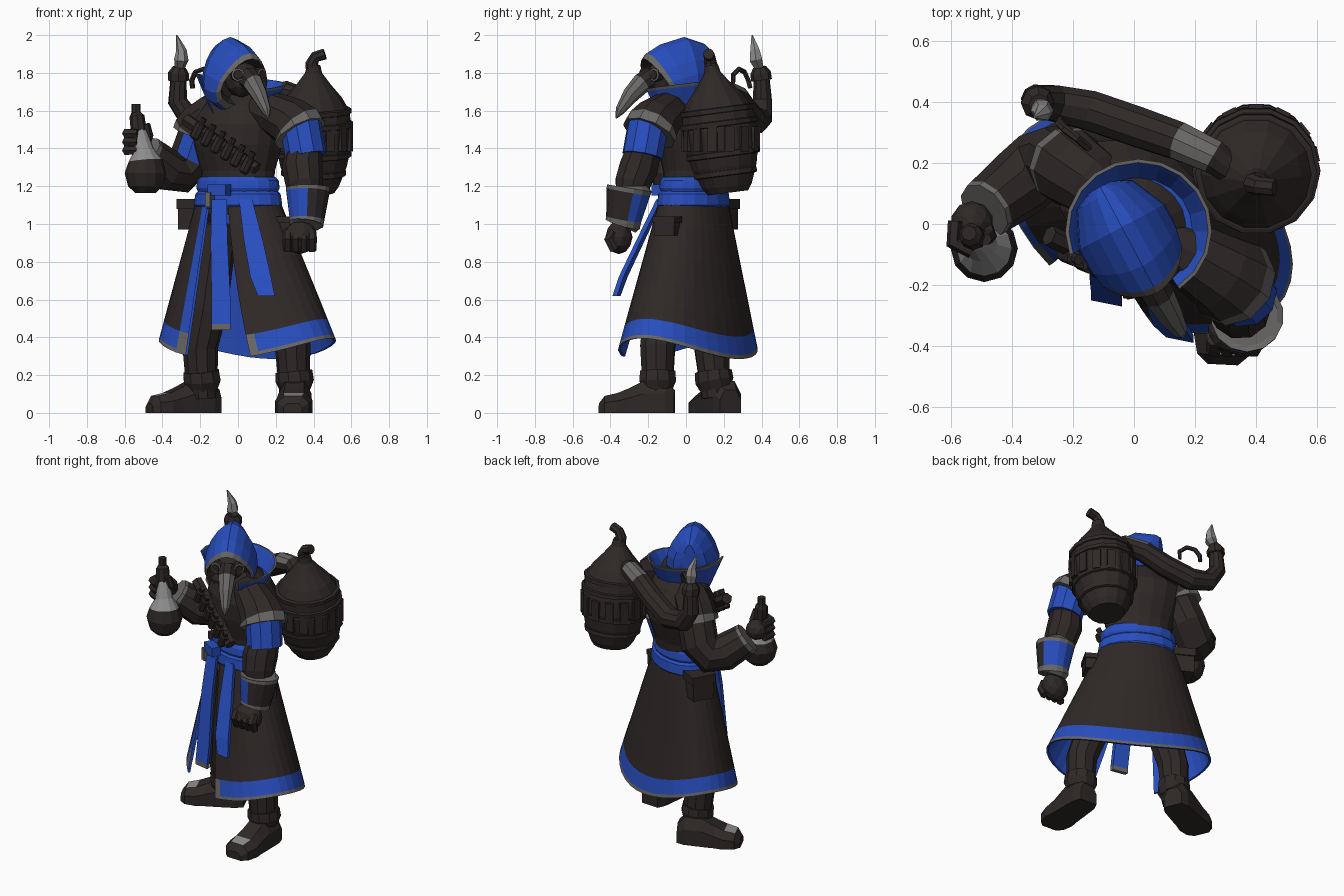
import bpy, bmesh
from math import sin, cos, pi, radians
from mathutils import Vector, Matrix

old = bpy.data.objects.get("Cube")
if old:
    bpy.data.objects.remove(old, do_unlink=True)


def material(name, *rgb):
    mat = bpy.data.materials.new(name)
    mat.use_nodes = True
    mat.diffuse_color = (*rgb, 1)
    mat.node_tree.nodes["Principled BSDF"].inputs["Base Color"].default_value = (*rgb, 1)
    return mat


dark = material("dark leather", .028, .021, .02)
blue = material("blue cloth", .021, .076, .52)
grey = material("grey trim", .14, .135, .13)
pale = material("pale metal", .27, .27, .27)


def finish(name, bm, mats):
    bmesh.ops.recalc_face_normals(bm, faces=bm.faces)
    mesh = bpy.data.meshes.new(name)
    bm.to_mesh(mesh)
    bm.free()
    for mat in mats:
        mesh.materials.append(mat)
    obj = bpy.data.objects.new(name, mesh)
    bpy.context.collection.objects.link(obj)
    return obj


def grid(name, rows, mats, pick=lambda i, j: 0, loop=True, caps=True):
    """Skin a list of point rows; pick chooses a colour by row and column."""
    bm = bmesh.new()
    vs = [[bm.verts.new(p) for p in row] for row in rows]
    n = len(rows[0])
    for i in range(len(rows) - 1):
        for j in range(n if loop else n - 1):
            k = (j + 1) % n
            face = bm.faces.new((vs[i][j], vs[i][k], vs[i + 1][k], vs[i + 1][j]))
            face.material_index = pick(i, j)
    if caps:
        bm.faces.new(vs[0]).material_index = pick(0, 0)
        bm.faces.new(vs[-1]).material_index = pick(len(rows) - 2, 0)
    return finish(name, bm, mats)


def tube(name, path, mats=(dark,), pick=lambda i, j: 0, sides=10):
    """Tube along (x, y, z, radius) points."""
    pts = [Vector(p[:3]) for p in path]
    last, rows = Vector((0, 0, 1)), []
    turn = Matrix.Identity(3).to_quaternion()
    for i, p in enumerate(pts):
        way = (pts[min(i + 1, len(pts) - 1)] - pts[max(i - 1, 0)]).normalized()
        turn = last.rotation_difference(way) @ turn
        last = way
        rows.append([p + turn @ Vector((cos(a), sin(a), 0)) * path[i][3]
                     for a in (2 * pi * j / sides for j in range(sides))])
    return grid(name, rows, mats, pick)


def repaint(obj, before, after, way, limit):
    """Change one colour to another on the faces turned towards a direction."""
    for face in obj.data.polygons:
        if face.material_index == before and face.normal.dot(Vector(way).normalized()) > limit:
            face.material_index = after


def ball(name, centre, size, mat=dark):
    bm = bmesh.new()
    bmesh.ops.create_icosphere(bm, subdivisions=2, radius=1,
                               matrix=Matrix.Translation(centre) @ Matrix.Diagonal((*size, 1)))
    return finish(name, bm, [mat])


def box(name, centre, size, yaw=0, mat=dark):
    bm = bmesh.new()
    bmesh.ops.create_cube(bm, size=1, matrix=Matrix.Translation(centre)
                          @ Matrix.Rotation(yaw, 4, "Z") @ Matrix.Diagonal((*size, 1)))
    return finish(name, bm, [mat])


def mix(a, b, t):
    return a + (b - a) * t


BODY = radians(-29)


def oval(cx, cy, z, rx, ry, a):
    x, y = rx * cos(a), ry * sin(a)
    return Vector((cx + x * cos(BODY) - y * sin(BODY), cy + x * sin(BODY) + y * cos(BODY), z))


def body_loft(name, rings, mat, sides=18):
    rows = [[oval(*r, 2 * pi * j / sides) for j in range(sides)] for r in rings]
    return grid(name, rows, [mat])


# Torso and double wrapped sash
body_loft("torso", [(0, .04, 1.05, .2, .14), (0, .05, 1.28, .205, .16), (0, .055, 1.42, .245, .2),
                    (0, .06, 1.53, .265, .2), (.01, .045, 1.63, .2, .155), (0, 0, 1.71, .1, .1)], dark)
body_loft("upper_sash", [(0, .04, 1.17, .225, .155), (0, .04, 1.19, .235, .165),
                         (0, .04, 1.23, .23, .16), (0, .04, 1.25, .21, .15)], blue)
body_loft("lower_sash", [(0, .04, 1.08, .23, .16), (0, .04, 1.1, .25, .175),
                         (0, .04, 1.16, .24, .17), (0, .04, 1.18, .22, .15)], blue)
box("sash_knot", (-.1, -.13, 1.18), (.11, .06, .06), BODY, blue)
box("sash_buckle", (-.15, -.12, 1.13), (.03, .05, .08), BODY, grey)

# Open coat skirt with lining, hem band and front edges
COLUMNS = 32


def skirt_point(j, k, shrink):
    u = .018 if j == 1 else j / COLUMNS
    a = radians(mix(mix(-84, -69, k), 245, u))
    z = mix(1.13, .395 - .11 * sin(a) ** 2, k)
    return oval(mix(0, .05, k), mix(.04, .01, k), z,
                mix(.235, .508, k) - shrink, mix(.16, .316, k) - shrink, a)


def skirt_colour(i, j):
    corner = j in (0, COLUMNS - 1)
    if i > 6:
        return 1
    if i == 6 or (i == 5 and corner):
        return 2
    return 1 if j == COLUMNS - 1 or i == 5 else 0


steps = [0, .2, .4, .6, .75, .86, .975, 1]
layers = [(k, 0) for k in steps] + [(k, .014) for k in reversed(steps)]
grid("coat_skirt", [[skirt_point(j, k, s) for j in range(COLUMNS + 1)] for k, s in layers],
     [dark, blue, grey], skirt_colour, loop=False, caps=False)


# Hanging sash ends
def banner(name, path, tip):
    rows = []
    for x, y, z, w in path:
        c, s, d = Vector((x, y, z)), Vector((w, -w * .2, 0)), Vector((0, .025, 0))
        rows.append([c - s, c + s, c + s + d, c - s + d])
    grid(name, rows, [blue, grey], lambda i, j: int(tip and i == len(path) - 2))


banner("centre_banner", [(-.1, -.14, 1.13, .04), (-.1, -.19, .9, .045), (-.09, -.24, .6, .05),
                         (-.09, -.26, .47, .05), (-.09, -.26, .44, .05)], True)
banner("side_banner", [(.04, -.15, 1.13, .035), (.08, -.25, .92, .05),
                       (.12, -.345, .72, .055), (.15, -.38, .62, .045)], False)

# Legs and boots
tube("right_leg", [(-.1, .06, 1, .1), (-.16, .1, .55, .105), (-.2, .135, .35, .095), (-.19, .16, .08, .08)])
tube("left_leg", [(.12, -.03, 1, .1), (.23, -.12, .55, .105), (.29, -.15, .35, .095), (.3, -.15, .08, .08)])
tube("right_boot_cuff", [(-.195, .145, .22, .098), (-.19, .15, .17, .102), (-.19, .16, .13, .085)])
tube("left_boot_cuff", [(.295, -.15, .22, .098), (.3, -.15, .17, .102), (.3, -.15, .13, .085)])


def boot(name, heel, toe):
    heel, toe = Vector((*heel, 0)), Vector((*toe, 0))
    side = (toe - heel).normalized().cross(Vector((0, 0, 1)))
    outline = [(-1, 0), (1, 0), (1, .6), (.55, 1), (-.55, 1), (-1, .6)]
    rows = [[heel.lerp(toe, t) + side * w * a + Vector((0, 0, h * b)) for a, b in outline]
            for t, w, h in [(0, .06, .12), (.12, .08, .17), (.4, .088, .17), (.6, .092, .13),
                            (.75, .1, .105), (.92, .085, .09), (1, .05, .05)]]
    grid(name, rows, [dark, pale], lambda i, j: int(i == 4 and j == 3))


boot("right_boot", (-.11, .235), (-.47, .08))
boot("left_boot", (.31, -.06), (.29, -.46))

# Shoulder capes with trim
for side, path in {
    "left": [(.09, -.05, 1.62, .08), (.18, -.1, 1.59, .112), (.28, -.16, 1.54, .132),
             (.317, -.184, 1.505, .148), (.33, -.195, 1.48, .148)],
    "right": [(-.06, .08, 1.61, .08), (-.13, .13, 1.58, .115), (-.19, .17, 1.53, .125),
              (-.212, .187, 1.495, .13), (-.218, .19, 1.475, .13)]}.items():
    tube(side + "_shoulder_cape", path, [dark, grey], lambda i, j: int(i > 2))

# Left arm, lowered
tube("left_blue_sleeve", [(.29, -.15, 1.58, .09), (.33, -.2, 1.53, .112), (.36, -.23, 1.36, .11)], [blue])
tube("left_elbow", [(.35, -.22, 1.4, .095), (.34, -.25, 1.3, .108), (.35, -.28, 1.22, .1), (.37, -.3, 1.1, .07)])
gauntlet = tube("left_gauntlet", [(.37, -.3, 1.2, .1), (.37, -.3, 1.19, .12), (.37, -.305, 1.17, .117),
                                  (.365, -.33, 1.025, .094), (.36, -.335, 1, .094), (.36, -.34, .99, .08)],
                [grey, blue, dark], lambda i, j: int(i == 2), sides=14)
repaint(gauntlet, 1, 2, (.8, -.6, 0), .72)
ball("left_fist", (.33, -.355, .93), (.09, .072, .09))
for f in range(4):
    x = .262 + f * .043
    tube("left_finger", [(x, -.38, .96, .024), (x, -.41, .92, .027), (x, -.38, .86, .024)], sides=6)

# Right arm, raised with the flask
sleeve = tube("right_sleeve", [(-.14, .14, 1.56, .1), (-.2, .18, 1.48, .115), (-.25, .21, 1.34, .118),
                               (-.31, .19, 1.275, .118), (-.38, .13, 1.285, .115), (-.475, .057, 1.365, .1),
                               (-.49, .045, 1.38, .098)],
              [dark, blue, grey], lambda i, j: 2 if i == 5 else int(i == 1))
repaint(sleeve, 1, 0, (-.3, .95, 0), -.6)
ball("right_hand", (-.53, .005, 1.43), (.07, .07, .065))
for f in range(3):
    z = 1.39 + f * .045
    tube("right_finger", [(-.585, .01, z, .024), (-.59, -.06, z, .027), (-.53, -.09, z, .024)], sides=6)
tube("right_thumb", [(-.49, 0, 1.42, .027), (-.475, -.04, 1.47, .027), (-.485, -.05, 1.53, .02)], sides=6)
tube("flask", [(-.49, -.08, 1.165, .055), (-.49, -.08, 1.2, .092), (-.49, -.08, 1.27, .11),
               (-.49, -.08, 1.335, .09), (-.5, -.07, 1.39, .055), (-.52, -.05, 1.48, .04), (-.53, -.04, 1.5, .036)],
     [dark, pale], lambda i, j: int(i > 2), sides=12)
tube("flask_stopper", [(-.525, -.045, 1.49, .042), (-.535, -.035, 1.57, .04),
                       (-.54, -.03, 1.59, .025), (-.54, -.03, 1.635, .025)], sides=8)

# Peaked hood, facing slightly to the left
FRONT, SIDE = Vector((.47, -.88, 0)), Vector((.88, .47, 0))
HEAD = Vector((-.04, -.01, 0))


def hood_row(d, w, top, bottom, n=16):
    row = []
    for a in (2 * pi * j / n for j in range(n)):
        z = mix(bottom, top, .5 + cos(a) / 2)
        ahead = d + max(d, 0) * 3 * (z - 1.8)
        row.append(HEAD + FRONT * ahead + SIDE * w * sin(a) * (1 - .3 * cos(a)) + Vector((0, 0, z)))
    return row


grid("hood", [hood_row(*r) for r in [(-.15, .04, 1.93, 1.74), (-.12, .1, 1.955, 1.66), (0, .155, 1.99, 1.6),
                                     (.1, .155, 1.95, 1.59), (.17, .145, 1.905, 1.6),
                                     (.2, .13, 1.875, 1.63), (.12, .1, 1.84, 1.66)]],
     [blue, grey, dark], lambda i, j: max(0, i - 3))

# Beaked mask with goggles
face = HEAD + FRONT * .13 + Vector((0, 0, 1.77))
ball("mask", face, (.095, .09, .1))
tube("beak", [(.05, -.18, 1.775, .06), (.08, -.235, 1.745, .054), (.115, -.295, 1.68, .044),
              (.15, -.35, 1.6, .026), (.16, -.37, 1.56, .004)], [dark, grey], lambda i, j: int(i > 0), 8)
for s in (-1, 1):
    eye = face + SIDE * s * .058 + FRONT * .05 + Vector((0, 0, .02))
    way = FRONT + SIDE * s * .35
    tube("goggle", [(*eye, .036), (*(eye + way * .04), .036), (*(eye + way * .042), .026),
                    (*(eye + way * .046), .024)], [dark, grey], lambda i, j: int(i == 1), 8)


# Standing collar with trimmed edge
def collar_point(j, k, shrink):
    a = radians(mix(-56, 200, j / 14))
    r = mix(.15, .24, k) - shrink
    top = 1.715 + .08 * sin(j / 14 * pi / 2)
    return Vector((.015 + r * cos(a), -.02 + r * .97 * sin(a), mix(1.58, top, k)))


grid("collar", [[collar_point(j, k, s) for j in range(15)]
                for k, s in [(0, 0), (.5, 0), (.9, 0), (1, 0), (1, .012), (.9, .014), (.45, .014), (.45, .12)]],
     [blue, grey], lambda i, j: int(1 < i < 4), loop=False, caps=False)

# Bandolier with vials
ends = Vector((-.2, -.075, 1.5)), Vector((.06, -.2, 1.32))
tube("bandolier", [(*ends[0].lerp(ends[1], t), .035) for t in (-.3, .3, .7, 1.15)], sides=6)
for f in range(6):
    p = ends[0].lerp(ends[1], f / 5) + Vector((-.01, -.03, 0))
    lean = Vector((.025, -.01, .05))
    tube("vial", [(*(p - lean), .018), (*(p - lean * .8), .027), (*(p + lean * .6), .027),
                  (*(p + lean * .7), .016), (*(p + lean * 1.2), .018)], sides=7)

# Belt pouches
for centre, size in [((-.23, .185, 1.05), (.12, .14, .16)), ((.27, -.1, .99), (.07, .12, .1))]:
    box("pouch", centre, size, BODY)
    box("pouch_flap", Vector(centre) + Vector((0, 0, size[2] * .35)),
        Vector(size) * 1.12 - Vector((0, 0, size[2] * .8)), BODY)


# Leaning back barrel with hoops, staves and spout
def axis(z):
    return .4, .185 - .13 * (z - 1.45), z


tube("barrel", [(*axis(z), r) for z, r in [(1.165, .11), (1.2, .135), (1.3, .175), (1.4, .197), (1.5, .202),
                                           (1.6, .19), (1.67, .15), (1.74, .09), (1.8, .045), (1.84, .036)]], sides=14)
for z, r in [(1.27, .172), (1.37, .2), (1.53, .21), (1.6, .2)]:
    tube("barrel_hoop", [(*axis(z + dz), r + dr)
                         for dz, dr in [(-.016, -.012), (-.012, 0), (.012, 0), (.016, -.012)]], sides=14)
for f in range(14):
    a = 2 * pi * (f + .5) / 14
    x, y, z = axis(1.45)
    box("barrel_stave", (x + .198 * cos(a), y + .198 * sin(a), z), (.02, .05, .13), a)
tube("barrel_spout", [(.4, .14, 1.8, .04), (.39, .13, 1.85, .034), (.41, .125, 1.885, .03),
                      (.46, .12, 1.9, .03)], sides=8)

# Curved hose ending in a pointed nozzle
hose = tube("hose", [(.34, .16, 1.68, .045), (.26, .22, 1.7, .058), (.15, .27, 1.67, .065), (.02, .315, 1.6, .068),
                     (-.14, .37, 1.54, .068), (-.26, .395, 1.56, .062), (-.32, .405, 1.65, .052), (-.315, .4, 1.78, .042)],
            [dark, grey], lambda i, j: int(i == 1))
repaint(hose, 1, 0, (0, 0, -1), -.3)
tube("nozzle_ring", [(-.315, .4, 1.76, .055), (-.315, .395, 1.8, .055), (-.31, .39, 1.83, .035)], sides=8)
tube("nozzle_tip", [(-.31, .39, 1.82, .025), (-.3, .37, 1.87, .038), (-.3, .365, 1.92, .028), (-.325, .35, 2, .004)],
     [grey, pale], lambda i, j: int(i > 0), 6)
tube("nozzle_hook", [(-.24, .34, 1.72, .014), (-.245, .33, 1.76, .014), (-.225, .31, 1.805, .014),
                     (-.185, .28, 1.82, .014), (-.15, .25, 1.79, .014), (-.155, .25, 1.74, .01)], sides=6)
